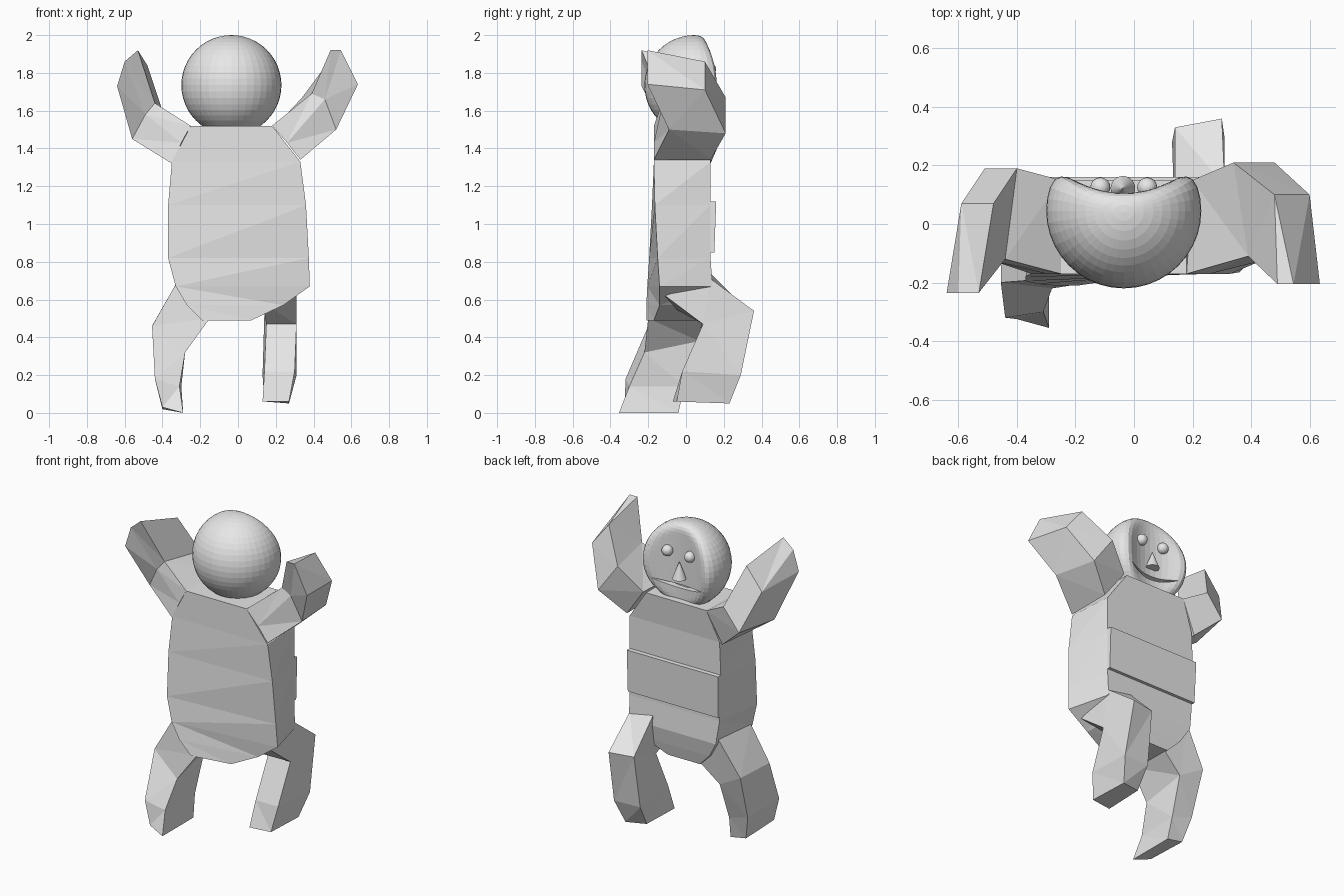
import bpy, bmesh
from mathutils import Vector

old = bpy.data.objects.get("Cube")
if old:
    bpy.data.objects.remove(old, do_unlink=True)

grey = bpy.data.materials.new("light_grey")
grey.use_nodes = True
grey.diffuse_color = (0.8, 0.8, 0.8, 1)
grey.node_tree.nodes["Principled BSDF"].inputs["Base Color"].default_value = (0.8, 0.8, 0.8, 1)


def finish(name, bm):
    """Turn a bmesh into a named grey object."""
    bmesh.ops.recalc_face_normals(bm, faces=bm.faces)
    mesh = bpy.data.meshes.new(name)
    bm.to_mesh(mesh)
    bm.free()
    mesh.materials.append(grey)
    obj = bpy.data.objects.new(name, mesh)
    bpy.context.collection.objects.link(obj)
    return obj


def loft(name, sections):
    """Skin a closed solid through cross-sections of equal length."""
    bm = bmesh.new()
    rings = [[bm.verts.new(p) for p in section] for section in sections]
    count = len(rings[0])
    for a, b in zip(rings, rings[1:]):
        for i in range(count):
            j = (i + 1) % count
            bm.faces.new((a[i], a[j], b[j], b[i]))
    bm.faces.new(rings[0])
    bm.faces.new(rings[-1])
    bmesh.ops.triangulate(bm, faces=[f for f in bm.faces if len(f.verts) > 3])
    return finish(name, bm)


def slab(z, back_x, front_x, back_y, front_y):
    """Four-sided section; x and back y are given as (right side, left side)."""
    return [(back_x[0], back_y[0], z), (back_x[1], back_y[1], z),
            (front_x[1], front_y, z), (front_x[0], front_y, z)]


# Torso, narrower on the belly side, and raised belly band
loft("torso", [slab(*row) for row in (
    (1.52, (-.25, .18), (-.25, .18), (-.17, -.17), .15),
    (1.33, (-.35, .33), (-.33, .31), (-.17, -.17), .13),
    (1.10, (-.37, .36), (-.34, .31), (-.18, -.165), .13),
    (.82, (-.37, .375), (-.33, .31), (-.195, -.15), .13),
    (.67, (-.33, .38), (-.31, .31), (-.205, -.14), .14),
    (.57, (-.27, .24), (-.25, .22), (-.21, -.14), .12),
    (.49, (-.19, .07), (-.17, .06), (-.21, -.17), .10))])
loft("belly_band", [slab(1.12, (-.34, .31), (-.34, .31), (.10, .10), .16),
                    slab(.85, (-.335, .31), (-.335, .31), (.10, .10), .15)])

# Arms: shoulder, elbow, hand (back top, front top, front bottom, back bottom, back ridge)
loft("left_arm", [
    [(.18, -.17, 1.52), (.20, .15, 1.52), (.33, .13, 1.34), (.33, -.17, 1.34), (.26, -.17, 1.43)],
    [(.39, -.11, 1.69), (.34, .21, 1.67), (.48, .21, 1.48), (.52, -.09, 1.50), (.46, -.12, 1.66)],
    [(.49, -.205, 1.92), (.48, .10, 1.86), (.60, .10, 1.71), (.635, -.205, 1.74), (.545, -.205, 1.92)]])
loft("right_arm", [
    [(-.25, -.17, 1.52), (-.25, .15, 1.52), (-.35, .13, 1.32), (-.35, -.17, 1.32), (-.30, -.17, 1.43)],
    [(-.44, -.12, 1.64), (-.40, .19, 1.60), (-.51, .19, 1.46), (-.56, -.10, 1.45), (-.49, -.125, 1.58)],
    [(-.53, -.235, 1.92), (-.48, .07, 1.84), (-.59, .07, 1.70), (-.64, -.235, 1.73), (-.60, -.235, 1.86)]])

# Legs: hip, knee, shin, foot
loft("left_leg", [
    [(.13, -.11, .58), (.31, -.11, .62), (.31, .13, .71), (.14, .13, .74)],
    [(.15, .09, .47), (.31, .09, .47), (.30, .36, .54), (.14, .33, .54)],
    [(.14, -.02, .22), (.30, -.02, .22), (.31, .29, .20), (.13, .28, .20)],
    [(.13, -.07, .06), (.27, -.05, .06), (.27, .23, .05), (.14, .20, .06)]])
loft("right_leg", [
    [(-.33, -.19, .68), (-.15, -.20, .50), (-.13, .09, .52), (-.31, .12, .70)],
    [(-.455, -.20, .46), (-.28, -.22, .32), (-.29, .07, .38), (-.45, .09, .47)],
    [(-.44, -.32, .18), (-.31, -.30, .14), (-.30, -.01, .14), (-.44, .00, .18)],
    [(-.40, -.325, .03), (-.29, -.355, 0), (-.29, -.04, 0), (-.40, -.04, .02)]])

# Head: ball with a softly hollowed face
centre = Vector((-.035, .045, 1.735))
radius = .265
blend = .1
bm = bmesh.new()
bmesh.ops.create_uvsphere(bm, u_segments=40, v_segments=24, radius=radius)
for v in bm.verts:
    hollow = .06 + .11 * (v.co.x / radius) ** 2
    overlap = max(blend - abs(v.co.y - hollow), 0)
    v.co.y = min(v.co.y, hollow) - overlap ** 2 / (4 * blend)
    v.co += centre
head = finish("head", bm)

# Smile groove, cut from the face
steps = [i / 6 for i in range(-6, 7)]
lower = [(t * .18, -.145 + .04 * t * t) for t in steps]
upper = [(t * .18, -.122 + .017 * t * t) for t in reversed(steps[1:-1])]
cutter = loft("mouth_cutter", [
    [centre + Vector((x, y, z)) for x, z in lower + upper] for y in (.03, .3)])
cutter.hide_render = True
cut = head.modifiers.new("mouth", "BOOLEAN")
cut.operation = "DIFFERENCE"
cut.solver = "EXACT"
cut.object = cutter
bpy.context.view_layer.update()
carved = bpy.data.meshes.new_from_object(
    head.evaluated_get(bpy.context.evaluated_depsgraph_get()))
head.modifiers.clear()
head.data = carved
bpy.data.objects.remove(cutter, do_unlink=True)

# Eyes
for name, x in (("left_eye", .045), ("right_eye", -.115)):
    bm = bmesh.new()
    bmesh.ops.create_uvsphere(bm, u_segments=20, v_segments=12, radius=.034)
    bmesh.ops.translate(bm, verts=bm.verts, vec=(x, .125, 1.82))
    finish(name, bm)

# Nose: upright cone
bm = bmesh.new()
bmesh.ops.create_cone(bm, cap_ends=True, segments=24, radius1=.042, radius2=0, depth=.11)
bmesh.ops.translate(bm, verts=bm.verts, vec=(-.038, .122, 1.715))
finish("nose", bm)
